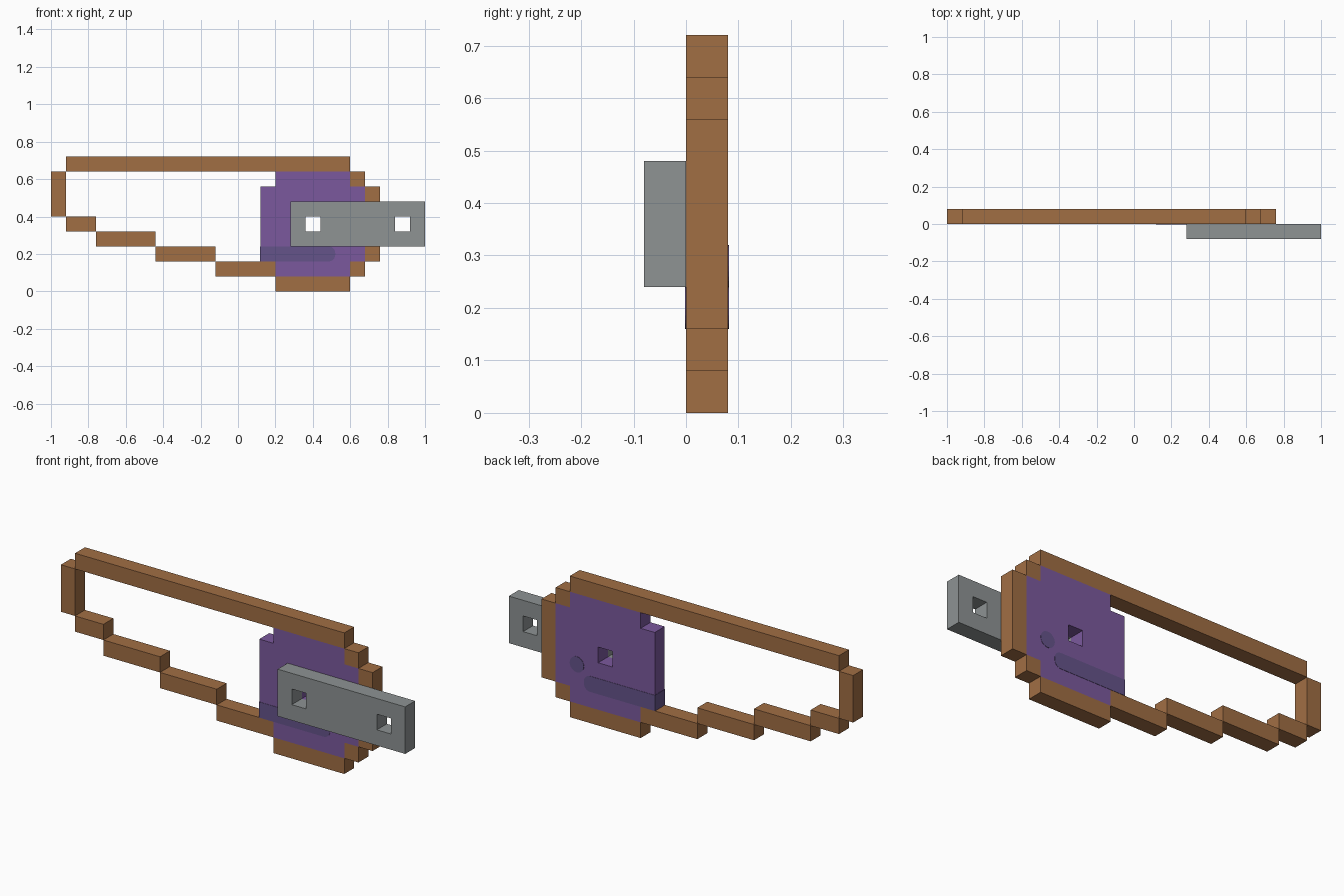
import bpy, bmesh, math

cube = bpy.data.objects.get("Cube")
if cube:
    bpy.data.objects.remove(cube, do_unlink=True)


def material(name, rgb):
    """Flat material from 0-255 sRGB, stored as linear."""
    lin = [(c / 255 / 12.92) if c <= 10 else ((c / 255 + 0.055) / 1.055) ** 2.4 for c in rgb]
    m = bpy.data.materials.new(name)
    m.diffuse_color = (*lin, 1)
    m.use_nodes = True
    bsdf = next(n for n in m.node_tree.nodes if n.type == 'BSDF_PRINCIPLED')
    bsdf.inputs["Base Color"].default_value = (*lin, 1)
    return m


BROWN = material("wood brown", (161, 110, 68))
PURPLE = material("purple", (123, 89, 157))
DARK = material("dark purple", (101, 84, 138))
GREY = material("metal grey", (142, 147, 148))


def rect(x0, x1, z0, z1):
    return [(x0, z0), (x1, z0), (x1, z1), (x0, z1)]


def slab(name, loops, y0, y1, mat):
    """Extrude an outline (first loop) with holes (other loops) from y0 to y1."""
    bm = bmesh.new()
    for loop in loops:
        vs = [bm.verts.new((x, y0, z)) for x, z in loop]
        for i, v in enumerate(vs):
            bm.edges.new((vs[i - 1], v))
    if len(loops) == 1:
        bm.faces.new(bm.verts[:])
    else:
        bmesh.ops.triangle_fill(bm, use_beauty=True, edges=bm.edges[:], normal=(0, -1, 0))
    ext = bmesh.ops.extrude_face_region(bm, geom=bm.faces[:], use_keep_orig=True)
    for v in ext["geom"]:
        if isinstance(v, bmesh.types.BMVert):
            v.co.y = y1
    bmesh.ops.recalc_face_normals(bm, faces=bm.faces[:])
    me = bpy.data.meshes.new(name)
    bm.to_mesh(me)
    bm.free()
    me.materials.append(mat)
    ob = bpy.data.objects.new(name, me)
    bpy.context.collection.objects.link(ob)
    return ob


T = 0.08  # thickness of every layer

# Stepped wooden frame
frame = {
    "top_rail": (-0.92, 0.60, 0.64, 0.72),
    "tip_post": (-1.00, -0.92, 0.40, 0.64),
    "lower_step_1": (-0.92, -0.76, 0.32, 0.40),
    "lower_step_2": (-0.76, -0.44, 0.24, 0.32),
    "lower_step_3": (-0.44, -0.12, 0.16, 0.24),
    "lower_step_4": (-0.12, 0.20, 0.08, 0.16),
    "bottom_rail": (0.20, 0.60, 0.00, 0.08),
    "lower_corner": (0.60, 0.68, 0.08, 0.16),
    "end_post": (0.68, 0.76, 0.16, 0.56),
    "upper_corner": (0.60, 0.68, 0.56, 0.64),
}
for name, r in frame.items():
    slab(name, [rect(*r)], 0, T, BROWN)

# Purple panel with stepped corners and a square hole
panel = [(0.12, 0.16), (0.20, 0.16), (0.20, 0.08), (0.60, 0.08), (0.60, 0.16), (0.68, 0.16),
         (0.68, 0.56), (0.60, 0.56), (0.60, 0.64), (0.20, 0.64), (0.20, 0.56), (0.12, 0.56)]
slab("panel", [panel, rect(0.36, 0.44, 0.32, 0.40)], 0, T, PURPLE)


# Dark inlays showing on both faces of the panel
def arc(cx, cz, r, a0, a1, n):
    return [(cx + r * math.cos(math.radians(a0 + (a1 - a0) * i / n)),
             cz + r * math.sin(math.radians(a0 + (a1 - a0) * i / n))) for i in range(n + 1)]


E = 0.0015
stripe = [(0.12 - E, 0.24), (0.12 - E, 0.16)] + arc(0.485, 0.195, 0.035, -90, 0, 6) \
    + arc(0.485, 0.205, 0.035, 0, 90, 6)
slab("panel_stripe", [stripe], -E, T + E, DARK)
slab("panel_dot", [arc(0.56, 0.28, 0.04, 0, 345, 23)], -E, T + E, DARK)

# Metal bar with two square holes
slab("metal_bar", [rect(0.28, 1.00, 0.24, 0.48), rect(0.36, 0.44, 0.32, 0.40),
                   rect(0.84, 0.92, 0.32, 0.40)], -T, 0, GREY)
